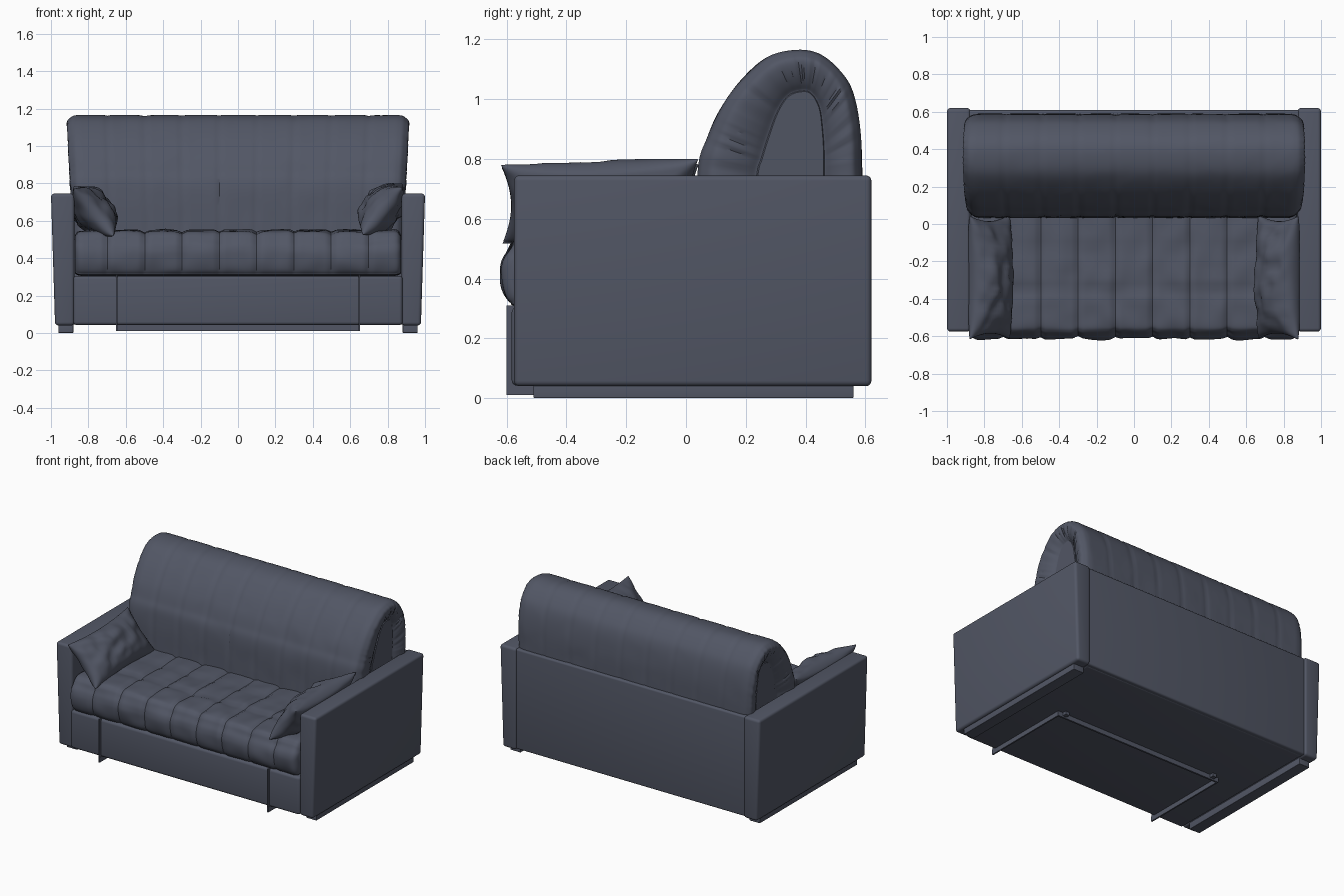
import bpy, bmesh, math
from mathutils import Vector, Matrix, noise

if "Cube" in bpy.data.objects:
    bpy.data.objects.remove(bpy.data.objects["Cube"])

# One slate upholstery colour for everything
slate = bpy.data.materials.new("slate_fabric")
slate.use_nodes = True
colour = (0.084, 0.094, 0.130, 1)
slate.diffuse_color = colour
bsdf = next(n for n in slate.node_tree.nodes if n.type == 'BSDF_PRINCIPLED')
bsdf.inputs["Base Color"].default_value = colour
bsdf.inputs["Roughness"].default_value = 0.8


def finish(bm, name, angle=40):
    bmesh.ops.recalc_face_normals(bm, faces=bm.faces)
    mesh = bpy.data.meshes.new(name)
    bm.to_mesh(mesh)
    bm.free()
    mesh.materials.append(slate)
    obj = bpy.data.objects.new(name, mesh)
    bpy.context.collection.objects.link(obj)
    bpy.ops.object.select_all(action='DESELECT')
    obj.select_set(True)
    bpy.context.view_layer.objects.active = obj
    bpy.ops.object.shade_smooth_by_angle(angle=math.radians(angle))
    return obj


def box(name, low, high, bevel=0.0, flare=0.0):
    """Box between two corners; flare pushes the outer top edge sideways."""
    bm = bmesh.new()
    bmesh.ops.create_cube(bm, size=1)
    low, high = Vector(low), Vector(high)
    mid, size = (low + high) / 2, high - low
    for v in bm.verts:
        top = v.co.z > 0
        outer = v.co.x * mid.x > 0
        v.co = mid + Vector(a * b for a, b in zip(v.co, size))
        if top and outer:
            v.co.x += math.copysign(flare, mid.x)
    if bevel:
        bmesh.ops.bevel(bm, geom=bm.edges[:], offset=bevel, segments=4,
                        profile=0.5, affect='EDGES')
    return finish(bm, name)


def spline(points, steps):
    """Smooth path through the control points."""
    pts = [Vector(p) for p in points]
    pts = [2 * pts[0] - pts[1]] + pts + [2 * pts[-1] - pts[-2]]
    out = []
    for a, b, c, d in zip(pts, pts[1:], pts[2:], pts[3:]):
        for i in range(steps):
            t = i / steps
            out.append(0.5 * (2 * b + (c - a) * t + (2 * a - 5 * b + 4 * c - d) * t * t
                              + (3 * b - a - 3 * c + d) * t ** 3))
    return out + [pts[-2]]


def loft(name, rings, angle=40):
    bm = bmesh.new()
    loops = [[bm.verts.new(p) for p in ring] for ring in rings]
    n = len(loops[0])
    for a, b in zip(loops, loops[1:]):
        for i in range(n):
            j = (i + 1) % n
            bm.faces.new((a[i], a[j], b[j], b[i]))
    bm.faces.new(loops[0])
    bm.faces.new(loops[-1])
    return finish(bm, name, angle)


def groove(v, period, width):
    d = v - period * round(v / period)
    return math.exp(-(d / width) ** 2)


def clamp(v):
    return max(0.0, min(1.0, v))


def wrinkle(p, amount, scale=9):
    return amount * noise.noise(Vector(p) * scale)


# Arms with floor runners
for side, label in ((1, "left"), (-1, "right")):
    x_in, x_out = sorted((side * 0.875, side * 0.978))
    box(label + "_arm", (x_in, -0.575, 0.04), (x_out, 0.62, 0.745), 0.018, 0.022)
    x_in, x_out = sorted((side * 0.88, side * 0.96))
    box(label + "_runner", (x_in, -0.51, 0), (x_out, 0.56, 0.05), 0.004)

# Base and back panel
box("base", (-0.88, -0.583, 0.042), (0.88, 0.59, 0.305), 0.018)
box("back_panel", (-0.885, 0.55, 0.045), (0.885, 0.61, 0.74), 0.012)

# Seat cushion: rounded section with stitched squares
section = spline([(0.12, 0.31), (-0.25, 0.305), (-0.54, 0.308), (-0.585, 0.32), (-0.608, 0.36),
                  (-0.615, 0.42), (-0.605, 0.48), (-0.575, 0.525), (-0.51, 0.545),
                  (-0.25, 0.55), (0.12, 0.548)], 9)
rings = []
for i in range(141):
    x = 0.872 * math.sin(math.pi / 2 * (i / 70 - 1)) if i in (0, 140) else 0.872 * (i / 70 - 1)
    q = clamp((abs(x) - 0.83) / 0.042)
    inset = 0.03 * (1 - math.sqrt(1 - q * q))
    ring = []
    for y, z in section:
        up, front = clamp((z - 0.43) / 0.1), clamp((-0.5 - y) / 0.1)
        dent = 0.012 * groove(x + 0.1, 0.2, 0.016) + wrinkle((x, y, z), 0.010)
        dent += 0.010 * up * groove(y + 0.12, 0.24, 0.018)
        ring.append((x, y + front * (dent + inset),
                     z - up * (dent + inset) + (1 - up) * inset * 0.5))
    rings.append(ring)
loft("seat_cushion", rings)

# Backrest: padded arch whose ends gather into an oval panel
outer = spline([(0.03, 0.5), (0.04, 0.77), (0.07, 0.87), (0.11, 0.96), (0.18, 1.06),
                (0.27, 1.14), (0.37, 1.165), (0.45, 1.15), (0.52, 1.09), (0.56, 1.02),
                (0.583, 0.9), (0.59, 0.74), (0.59, 0.5)], 8)
inner = spline([(0.22, 0.5), (0.24, 0.74), (0.255, 0.8), (0.28, 0.88), (0.31, 0.96),
                (0.345, 1.01), (0.39, 1.025), (0.42, 1.015), (0.445, 0.97), (0.455, 0.9),
                (0.46, 0.82), (0.46, 0.74), (0.46, 0.5)], 8)
end = spline([(0.85, 0), (0.885, 0.05), (0.905, 0.15), (0.912, 0.3), (0.905, 0.55),
              (0.89, 0.8), (0.875, 0.96), (0.88, 1)], 4)
stations = [(-x, f) for x, f in reversed(end)]
stations += [(0.85 * (i / 50 - 1), 0) for i in range(1, 100)]
stations += [(x, f) for x, f in end]
rings = []
for x, f in stations:
    ring = []
    for k, (a, b) in enumerate(zip(outer, inner)):
        dent = 0.0
        if f < 1:
            dent = (1 - f) * (0.035 * groove(x + 0.1, 0.2, 0.014) + wrinkle((x, *a), 0.025, 7))
        y, z = a.lerp(b, clamp(f + dent) if f else max(0, dent))
        gather = 0.007 * math.sin(k * 0.95 + 2 * math.sin(k)) * math.sin(math.pi * f)
        reach = 0.965 + 0.035 * (z - 0.5) / 0.65
        ring.append(((x + math.copysign(gather, x)) * reach, y, z))
    rings.append(ring)
loft("backrest", rings, 35)


# Loose pillows leaning on the arms
def pillow(name, side, lift, pitch):
    bm = bmesh.new()
    n = 32
    along = Vector((side * 0.64, 0, 0.77))
    normal = Vector((-side * 0.77, 0, 0.64))
    centre = Vector((side * 0.772, -0.285, 0.65 + lift))
    turn = Matrix.Rotation(pitch, 3, 'X')
    for face in (1, -1):
        grid = []
        for i in range(n + 1):
            row = []
            for j in range(n + 1):
                u, v = (math.sin(math.pi / 2 * (2 * k / n - 1)) for k in (i, j))
                puff = ((1 - u * u) * (1 - v * v)) ** 0.45
                ly = u * (0.33 - 0.03 * (1 - v * v))
                lw = v * (0.165 - 0.02 * (1 - u * u))
                crease = 1 + wrinkle((u * 2, v, side * face), 0.25, 2.5)
                p = Vector((0, ly, 0)) + along * lw + normal * face * 0.1 * puff * crease
                p = centre + turn @ p
                p.x = side * min(side * p.x, 0.885)
                row.append(bm.verts.new(p))
            grid.append(row)
        for i in range(n):
            for j in range(n):
                bm.faces.new((grid[i][j], grid[i + 1][j], grid[i + 1][j + 1], grid[i][j + 1]))
    bmesh.ops.remove_doubles(bm, verts=bm.verts, dist=0.0002)
    finish(bm, name, 60)


pillow("left_pillow", 1, 0.012, 0.03)
pillow("right_pillow", -1, 0.0, 0.015)

# Pull-out frame under the base
box("frame_cross_bar", (-0.65, 0.03, 0.01), (0.65, 0.042, 0.045))
for side, label in ((1, "left"), (-1, "right")):
    x = side * 0.648
    box(label + "_frame_rail", (x - 0.005, -0.6, 0.01), (x + 0.005, 0.042, 0.045))
    box(label + "_frame_upright", (x - 0.003, -0.6, 0.01), (x + 0.003, -0.57, 0.31))
    x = side * 0.6
    box(label + "_frame_bracket", (x - 0.015, 0.042, 0.02), (x + 0.015, 0.07, 0.045))
